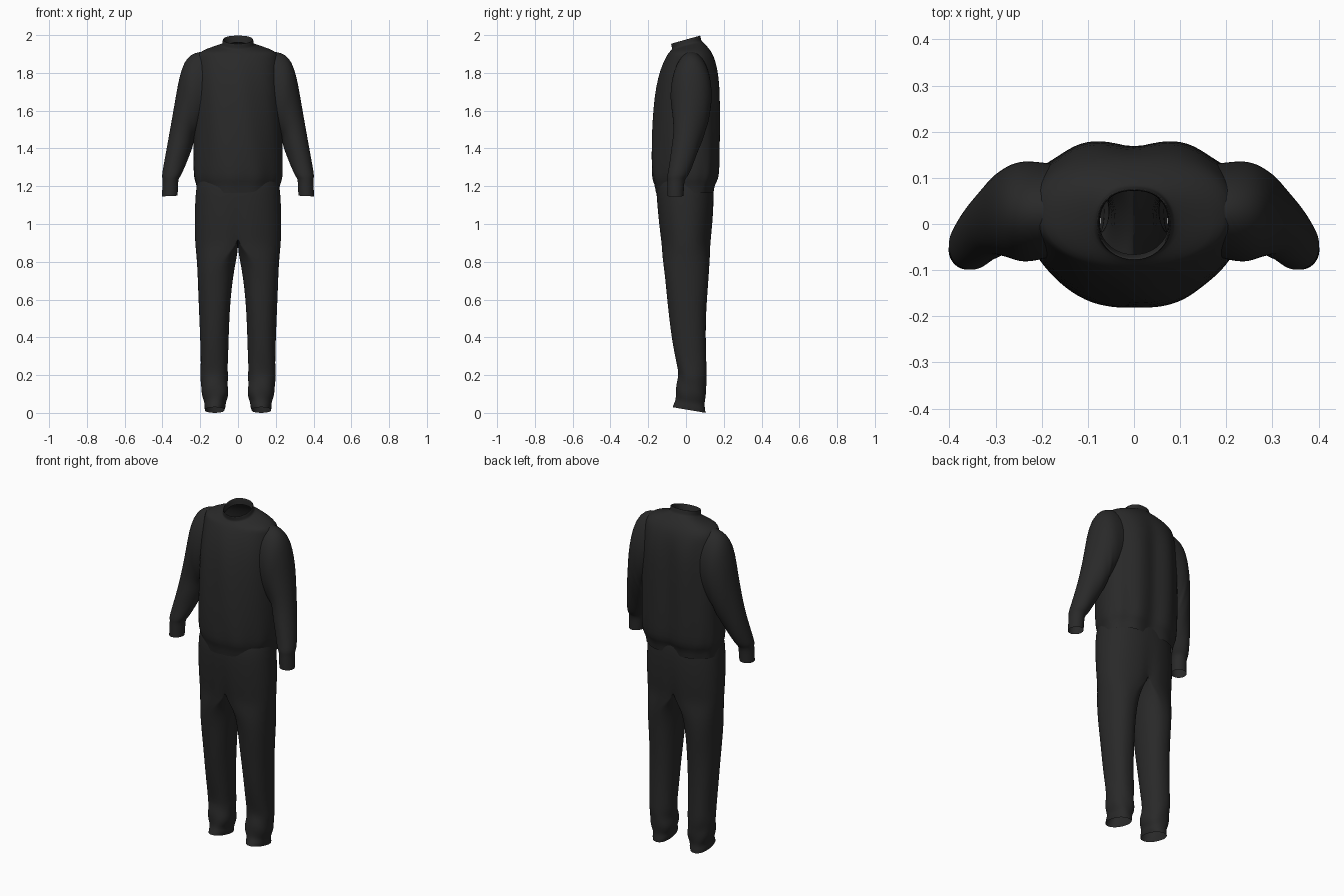
import bpy, bmesh
from math import sin, cos, pi, exp, copysign
from mathutils import Vector

N = 48
cloth = bpy.data.materials.new("dark_cloth")
cloth.diffuse_color = (0.022, 0.022, 0.022, 1)


def sup(v, e):
    return copysign(abs(v) ** (2 / e), v)


def loft(name, rings, drop=None, mirror=False):
    """Skin closed rings into an open tube of cloth, removing unwanted faces."""
    bm = bmesh.new()
    rows = [[bm.verts.new(p) for p in r] for r in rings]
    for a, b in zip(rows, rows[1:]):
        for i in range(N):
            j = (i + 1) % N
            bm.faces.new((a[i], a[j], b[j], b[i]))
    bmesh.ops.recalc_face_normals(bm, faces=bm.faces)
    if drop:
        bmesh.ops.delete(bm, geom=[f for f in bm.faces if drop(f)], context='FACES')
    for f in bm.faces:
        f.smooth = True
    me = bpy.data.meshes.new(name)
    bm.to_mesh(me)
    bm.free()
    me.materials.append(cloth)
    ob = bpy.data.objects.new(name, me)
    bpy.context.collection.objects.link(ob)
    if mirror:
        m = ob.modifiers.new("mirror", 'MIRROR')
        m.use_mirror_merge = True
        m.merge_threshold = 0.0005
    s = ob.modifiers.new("smooth", 'SUBSURF')
    s.levels = s.render_levels = 1
    return ob


# Sweatshirt body: z, half width, front y, back y, tilt
body = [
    (1.165, .216, -.160, .148, 0), (1.215, .222, -.168, .155, 0),
    (1.235, .234, -.180, .174, 0), (1.30, .237, -.184, .180, 0),
    (1.42, .237, -.184, .182, 0), (1.55, .235, -.177, .183, 0),
    (1.68, .231, -.165, .183, 0), (1.78, .226, -.146, .177, 0),
    (1.85, .220, -.122, .163, 0), (1.89, .217, -.105, .145, .04),
    (1.913, .200, -.094, .125, .10), (1.932, .140, -.083, .101, .20),
    (1.943, .092, -.076, .086, .26), (1.948, .084, -.074, .081, .28),
    (1.962, .082, -.076, .078, .28), (1.977, .080, -.080, .076, .28),
    (1.978, .076, -.075, .072, .28), (1.94, .074, -.066, .072, .28),
]


def body_ring(z, hx, yf, yb, tilt):
    pts = []
    yc, fade = (0.03 if z < 1.9 else 0.0), max(0, min(1, (1.9 - z) / .15))
    for i in range(N):
        t = 2 * pi * i / N
        s = sin(t)
        e = 2.05 if s < 0 else 2.35
        x = hx * sup(cos(t), e)
        y = yc + sup(s, e) * ((yb - yc) if s > 0 else (yc - yf))
        # vertical drape folds, stronger on the back
        if s > 0:
            y += fade * s * (-.018 * exp(-(x / .04) ** 2) + .006 * exp(-((abs(x) - .11) / .04) ** 2)
                             - .006 * exp(-((abs(x) - .17) / .02) ** 2))
        else:
            y += fade * .003 * sin(38 * x + 6 * z)
        # puckers above the hem
        k = 1 + .016 * sin(11 * t + 1) * exp(-((z - 1.25) / .05) ** 2)
        pts.append(Vector((x * k, y * k, z + tilt * y)))
    return pts


def armhole(f):
    c = f.calc_center_median()
    return abs(c.x) > .18 and ((c.y - .03) / .075) ** 2 + ((c.z - 1.70) / .16) ** 2 < 1


loft("sweatshirt_body", [body_ring(*r) for r in body], armhole)

# Sleeve: outer x z, inner x z, centre y, half depth
sleeve = [
    (.150, 1.912, .195, 1.50, .030, .100), (.205, 1.914, .215, 1.475, .028, .107),
    (.250, 1.897, .226, 1.46, .027, .110), (.285, 1.860, .232, 1.45, .027, .105),
    (.310, 1.780, .235, 1.44, .027, .099), (.325, 1.700, .236, 1.43, .025, .093),
    (.342, 1.600, .240, 1.41, .018, .085), (.358, 1.510, .247, 1.39, .008, .078),
    (.373, 1.425, .260, 1.355, -.006, .071), (.388, 1.345, .278, 1.31, -.022, .064),
    (.400, 1.275, .298, 1.265, -.040, .058), (.403, 1.250, .308, 1.248, -.048, .053),
    (.398, 1.234, .317, 1.236, -.053, .045), (.401, 1.195, .317, 1.196, -.055, .044),
    (.402, 1.146, .320, 1.150, -.056, .043),
]


def sleeve_ring(ox, oz, ix, iz, yc, ry):
    a, b = Vector((ox, yc, oz)), Vector((ix, yc, iz))
    pts = []
    for i in range(N):
        t = 2 * pi * i / N
        k = 1 + (.025 * sin(3 * t + oz * 22) if 1.24 < oz < 1.8 else 0)
        pts.append((a + b) / 2 + (a - b) / 2 * cos(t) + Vector((0, ry * k * sin(t), 0)))
    return pts


loft("sleeves", [sleeve_ring(*r) for r in sleeve], mirror=True)

# Trousers: z, inner x, outer x, front y, back y, leg blend, tilt
legs = [
    (1.26, 0, .205, -.145, .135, 0, 0), (1.20, 0, .222, -.160, .148, 0, 0),
    (1.10, 0, .228, -.154, .148, 0, 0), (1.00, 0, .230, -.146, .143, 0, 0),
    (.93, 0, .228, -.137, .136, 0, 0), (.89, 0, .226, -.132, .132, .1, 0),
    (.85, .006, .222, -.127, .129, .45, 0), (.80, .016, .218, -.121, .125, .8, 0),
    (.72, .027, .214, -.112, .119, 1, 0), (.60, .039, .208, -.100, .110, 1, 0),
    (.50, .045, .204, -.088, .106, 1, 0), (.40, .050, .201, -.075, .105, 1, 0),
    (.30, .053, .198, -.059, .106, 1, 0), (.23, .055, .198, -.044, .109, 1, -.03),
    (.19, .052, .200, -.040, .109, 1, -.1), (.155, .057, .193, -.048, .105, 1, -.15),
    (.12, .049, .194, -.055, .107, 1, -.17), (.085, .052, .188, -.054, .102, 1, -.17),
    (.06, .066, .176, -.053, .097, 1, -.17), (.04, .064, .178, -.062, .102, 1, -.17),
    (.018, .072, .175, -.070, .104, 1, -.17),
]


def leg_ring(z, xi, xo, yf, yb, w, tilt):
    cx, rx, cy, ry = (xi + xo) / 2, (xo - xi) / 2, (yf + yb) / 2, (yb - yf) / 2
    pts = []
    for i in range(N):
        t = 2 * pi * i / N
        c, s = cos(t), sin(t)
        hip = xo * sup(c, 2.3) if c > 1e-6 else 0
        k = 1 + w * (.012 * sin(3 * t + z * 14) + (.02 * sin(4 * t + z * 45) if .05 < z < .25 else 0))
        leg = cx + rx * k * sup(c, 2.2)
        # seat cleft and fly dip
        y = cy + ry * k * sup(s, 2.2)
        x = (1 - w) * hip + w * leg
        if w < 1 and z < 1.15:
            y -= .014 * s * exp(-(x / .03) ** 2) * (1.15 - z) / .25
        pts.append(Vector((x, y, max(0, z + tilt * y))))
    return pts


# The wall on the centre plane is removed so the hips form one shell
loft("trousers", [leg_ring(*r) for r in legs],
     lambda f: all(abs(v.co.x) < 1e-5 for v in f.verts), mirror=True)
